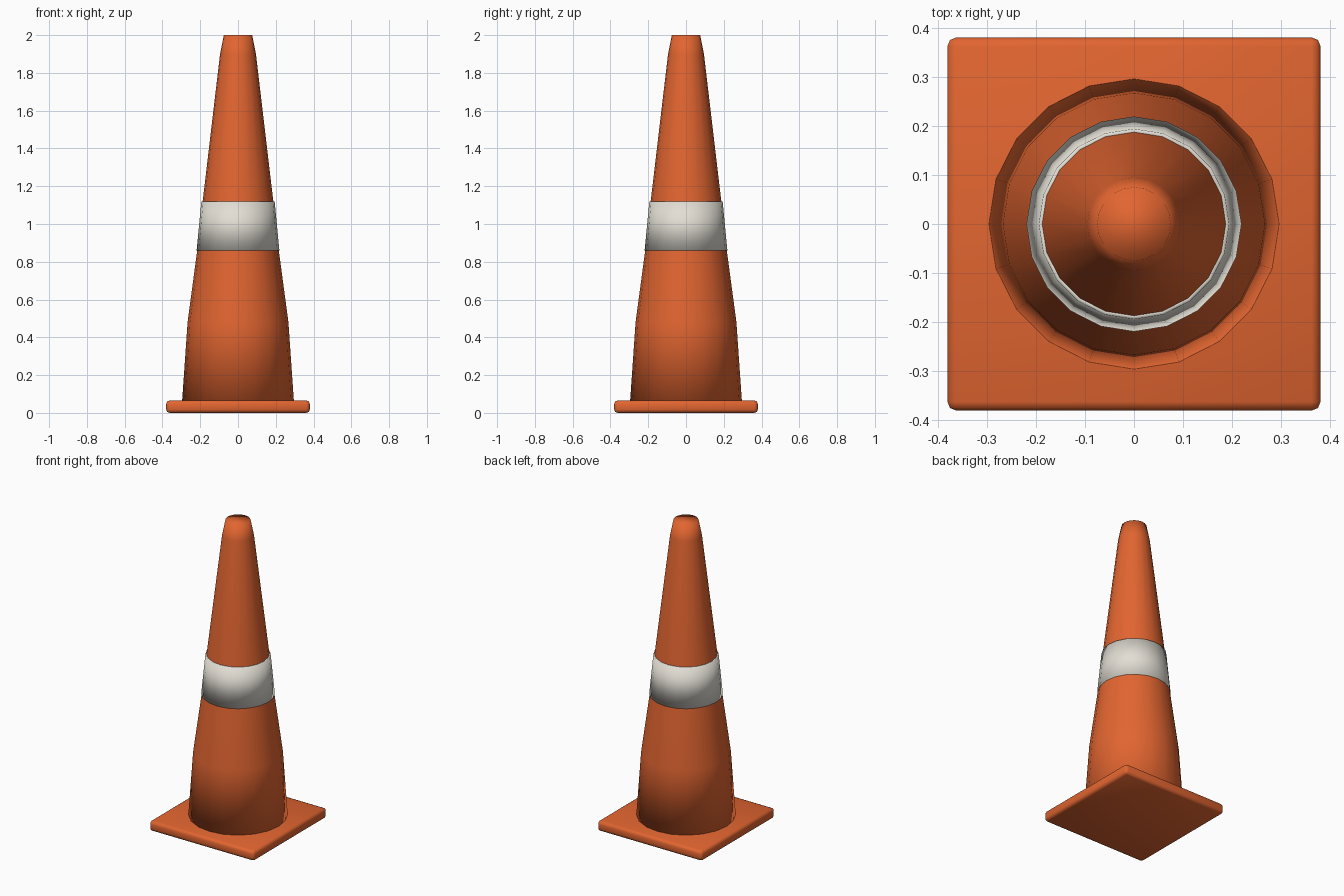
import bpy, bmesh, math

if "Cube" in bpy.data.objects:
    bpy.data.objects.remove(bpy.data.objects["Cube"])


def material(name, rgb):
    m = bpy.data.materials.new(name)
    m.diffuse_color = (*rgb, 1)
    m.use_nodes = True
    m.node_tree.nodes["Principled BSDF"].inputs["Base Color"].default_value = m.diffuse_color
    return m


orange = material("safety orange", (0.76, 0.13, 0.03))
white = material("reflective white", (0.76, 0.73, 0.66))


def add_object(name, bm, mat):
    bmesh.ops.recalc_face_normals(bm, faces=bm.faces[:])
    mesh = bpy.data.meshes.new(name)
    bm.to_mesh(mesh)
    bm.free()
    mesh.materials.append(mat)
    mesh.shade_smooth()
    ob = bpy.data.objects.new(name, mesh)
    bpy.context.collection.objects.link(ob)
    return ob


def lathe(name, profile, mat, closed_loop=False, sides=20):
    """Revolve (radius, z) points; cap the ends or join them into a ring."""
    bm = bmesh.new()
    rings = []
    for r, z in profile:
        rings.append([bm.verts.new((r * math.cos(math.tau * i / sides),
                                    r * math.sin(math.tau * i / sides), z))
                      for i in range(sides)])
    pairs = list(zip(rings, rings[1:]))
    if closed_loop:
        pairs.append((rings[-1], rings[0]))
    for a, b in pairs:
        for i in range(sides):
            j = (i + 1) % sides
            bm.faces.new((a[i], a[j], b[j], b[i]))
    if not closed_loop:
        bm.faces.new(rings[0])
        bm.faces.new(rings[-1])
    return add_object(name, bm, mat)


# square foot plate with softened edges
bm = bmesh.new()
bmesh.ops.create_cube(bm, size=1)
for v in bm.verts:
    v.co = (v.co.x * 0.76, v.co.y * 0.76, (v.co.z + 0.5) * 0.066)
bmesh.ops.bevel(bm, geom=bm.edges[:], offset=0.018, segments=2,
                profile=0.5, affect='EDGES')
base = add_object("base_plate", bm, orange)
bpy.context.view_layer.objects.active = base
base.select_set(True)
bpy.ops.object.shade_smooth_by_angle(angle=math.radians(50))

# tapered cone body
lathe("cone_body", [(0.296, 0.06), (0.267, 0.48), (0.216, 0.86),
                    (0.187, 1.12), (0.095, 1.90), (0.075, 2.0)], orange)

# reflective collar, slightly proud of the cone
lathe("reflective_band", [(0.211, 0.86), (0.219, 0.86),
                          (0.194, 1.12), (0.184, 1.12)], white, closed_loop=True)
